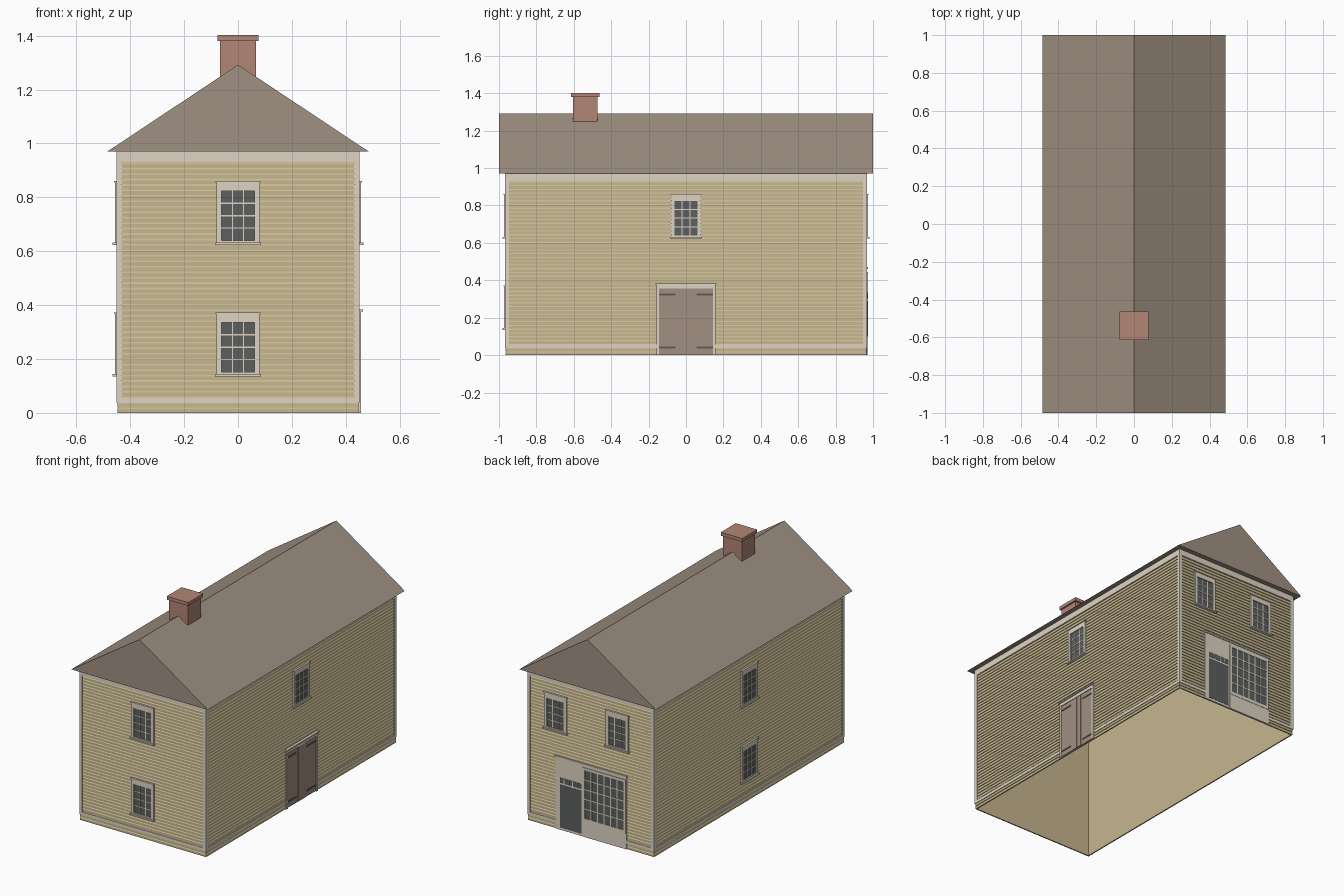
import bpy, bmesh, math
from mathutils import Matrix

cube = bpy.data.objects.get("Cube")
if cube:
    bpy.data.objects.remove(cube, do_unlink=True)


def srgb(r, g, b):
    return tuple(((c / 255 + 0.055) / 1.055) ** 2.4 for c in (r, g, b)) + (1.0,)


def material(name, *rgb):
    m = bpy.data.materials.new(name)
    m.use_nodes = True
    m.diffuse_color = srgb(*rgb)
    m.node_tree.nodes["Principled BSDF"].inputs["Base Color"].default_value = srgb(*rgb)
    return m


SIDING = material("tan_siding", 198, 183, 144)
TRIM = material("pale_trim", 222, 213, 196)
ROOF = material("brown_shingle", 160, 145, 130)
BRICK = material("red_brick", 178, 134, 118)
GLASS = material("dark_glass", 93, 96, 94)
DOOR = material("door_wood", 162, 144, 130)
IRON = material("hinge_iron", 94, 92, 90)

HX, HY, EAVE = 0.448, 0.964, 0.97     # half width, half length, wall height


def finish(name, bm, mats):
    bmesh.ops.recalc_face_normals(bm, faces=bm.faces)
    me = bpy.data.meshes.new(name)
    bm.to_mesh(me)
    bm.free()
    for m in mats:
        me.materials.append(m)
    ob = bpy.data.objects.new(name, me)
    bpy.context.collection.objects.link(ob)
    return ob


# Wall frames: u runs along the wall as seen from outside, d points outward
WALLS = {}
for key, deg, dist in (("front", 0, HY), ("right", 90, HX), ("back", 180, HY), ("left", -90, HX)):
    WALLS[key] = Matrix.Rotation(math.radians(deg), 4, 'Z') @ Matrix.Translation((0, -dist, 0))

IN = -0.005     # how far applied parts sink into the wall


def boxes(name, items, frame=Matrix()):
    """items: (u0, u1, z0, z1, d0, d1, material)"""
    bm = bmesh.new()
    mats = []
    for u0, u1, z0, z1, d0, d1, mat in items:
        if mat not in mats:
            mats.append(mat)
        size = Matrix.Diagonal((u1 - u0, d1 - d0, z1 - z0, 1))
        place = Matrix.Translation(((u0 + u1) / 2, -(d0 + d1) / 2, (z0 + z1) / 2))
        made = bmesh.ops.create_cube(bm, size=1, matrix=frame @ place @ size)
        for f in {f for v in made["verts"] for f in v.link_faces}:
            f.material_index = mats.index(mat)
    return finish(name, bm, mats)


def glazing(u0, u1, z0, z1, cols, rows, d, bar=0.005):
    """Glass plate with a grid of glazing bars."""
    out = [(u0, u1, z0, z1, IN, d, GLASS)]
    for i in range(1, cols):
        u = u0 + (u1 - u0) * i / cols
        out.append((u - bar / 2, u + bar / 2, z0, z1, 0, d + 0.002, TRIM))
    for i in range(1, rows):
        z = z0 + (z1 - z0) * i / rows
        out.append((u0, u1, z - bar / 2, z + bar / 2, 0, d + 0.002, TRIM))
    return out


def casing(u0, u1, z0, z1, side, top, bottom, d):
    """Flat surround around an opening."""
    return [(u0 - side, u0, z0 - bottom, z1 + top, IN, d, TRIM),
            (u1, u1 + side, z0 - bottom, z1 + top, IN, d, TRIM),
            (u0, u1, z1, z1 + top, IN, d, TRIM),
            (u0, u1, z0 - bottom, z0, IN, d, TRIM)]


# Board walls: flat boards with a chamfered top edge, plain inside, open below
bm = bmesh.new()
boards = 48
pitch = EAVE / boards
levels = [(0, 0)]
for i in range(1, boards + 1):
    levels += [(i * pitch - 0.006, 0), (i * pitch, 0.004)]
    if i < boards:
        levels.append((i * pitch, 0))
levels += [(EAVE, 0.008), (0, 0.008)]
rings = [[bm.verts.new((sx * (HX - inset), sy * (HY - inset), z))
          for sx, sy in ((-1, -1), (1, -1), (1, 1), (-1, 1))] for z, inset in levels]
for i, ring in enumerate(rings):
    previous = rings[i - 1]
    for k in range(4):
        n = (k + 1) % 4
        bm.faces.new((previous[k], previous[n], ring[n], ring[k]))
finish("board_walls", bm, [SIDING])

# Corner boards, frieze and water table on every wall
for key, frame in WALLS.items():
    half = (HX if key in ("front", "back") else HY) + 0.003
    boxes(key + "_wall_trim", [
        (-half, -half + 0.021, 0.037, EAVE, IN, 0.003, TRIM),
        (half - 0.021, half, 0.037, EAVE, IN, 0.003, TRIM),
        (-half, half, 0.931, EAVE, IN, 0.003, TRIM),
        (-half, half, 0.037, 0.056, IN, 0.003, TRIM)], frame)


# Sash windows with surround, sill and drip cap
def window(name, wall, u, z):
    a, b, lo, hi = u - 0.061, u + 0.061, z + 0.014, z + 0.198
    items = glazing(a, b, lo, hi, 3, 4, 0.002)
    items += casing(a, b, lo, hi, 0.019, 0.032, 0.008, 0.008)
    items += [(u - 0.086, u + 0.086, z - 0.003, z + 0.006, IN, 0.017, TRIM),
              (u - 0.083, u + 0.083, z + 0.229, z + 0.235, IN, 0.012, TRIM)]
    boxes(name, items, WALLS[wall])


LOW, HIGH = 0.138, 0.626
window("front_lower_window", "front", 0, LOW)
window("front_upper_window", "front", 0, HIGH)
window("right_upper_window", "right", 0, HIGH)
window("left_lower_window", "left", 0, LOW)
window("left_upper_window", "left", 0, HIGH)
window("back_upper_window_a", "back", -0.25, HIGH)
window("back_upper_window_b", "back", 0.19, HIGH)

# Plank double door with strap hinges
door = []
for s in (-1, 1):
    for a, b, d in ((0.001, 0.036, 0.006), (0.036, 0.145, 0.004)):
        door.append((min(s * a, s * b), max(s * a, s * b), 0.004, 0.356, IN, d, DOOR))
    for z in (0.04, 0.325):
        door.append((min(s * 0.055, s * 0.146), max(s * 0.055, s * 0.146),
                     z - 0.005, z + 0.005, 0, 0.007, IRON))
    door.append((min(s * 0.145, s * 0.158), max(s * 0.145, s * 0.158), 0, 0.378, IN, 0.009, TRIM))
door += [(-0.145, 0.145, 0.356, 0.378, IN, 0.009, TRIM),
         (-0.163, 0.163, 0.376, 0.384, IN, 0.016, TRIM)]
boxes("double_door", door, WALLS["right"])

# Shop front: panel, entrance with transom, large display window, cornice
shop = [(-0.25, 0.255, 0, 0.465, IN, 0.004, TRIM),
        (-0.255, 0.26, 0.46, 0.47, IN, 0.009, TRIM),
        (-0.055, 0.255, 0, 0.1, IN, 0.006, TRIM),
        (-0.218, -0.065, 0.015, 0.29, 0, 0.0055, GLASS)]
shop += glazing(-0.218, -0.065, 0.302, 0.335, 5, 1, 0.0055)
shop += glazing(-0.04, 0.235, 0.12, 0.43, 6, 5, 0.0055, 0.007)
shop += casing(-0.04, 0.235, 0.12, 0.43, 0.015, 0.015, 0.02, 0.008)
boxes("shop_front", shop, WALLS["back"])

# Gabled roof prism with flat eaves
bm = bmesh.new()
ends = [[bm.verts.new((x, y, z)) for x, z in ((-0.485, EAVE), (0.485, EAVE), (0, 1.292))]
        for y in (-1, 1)]
bm.faces.new(ends[0])
bm.faces.new(ends[1][::-1])
for k in range(3):
    n = (k + 1) % 3
    bm.faces.new((ends[0][k], ends[1][k], ends[1][n], ends[0][n]))
finish("gable_roof", bm, [ROOF])

# Brick chimney with a projecting cap
boxes("chimney", [(-0.066, 0.066, 1.2, 1.381, 0.472, 0.604, BRICK),
                  (-0.076, 0.076, 1.38, 1.402, 0.462, 0.614, BRICK)])
